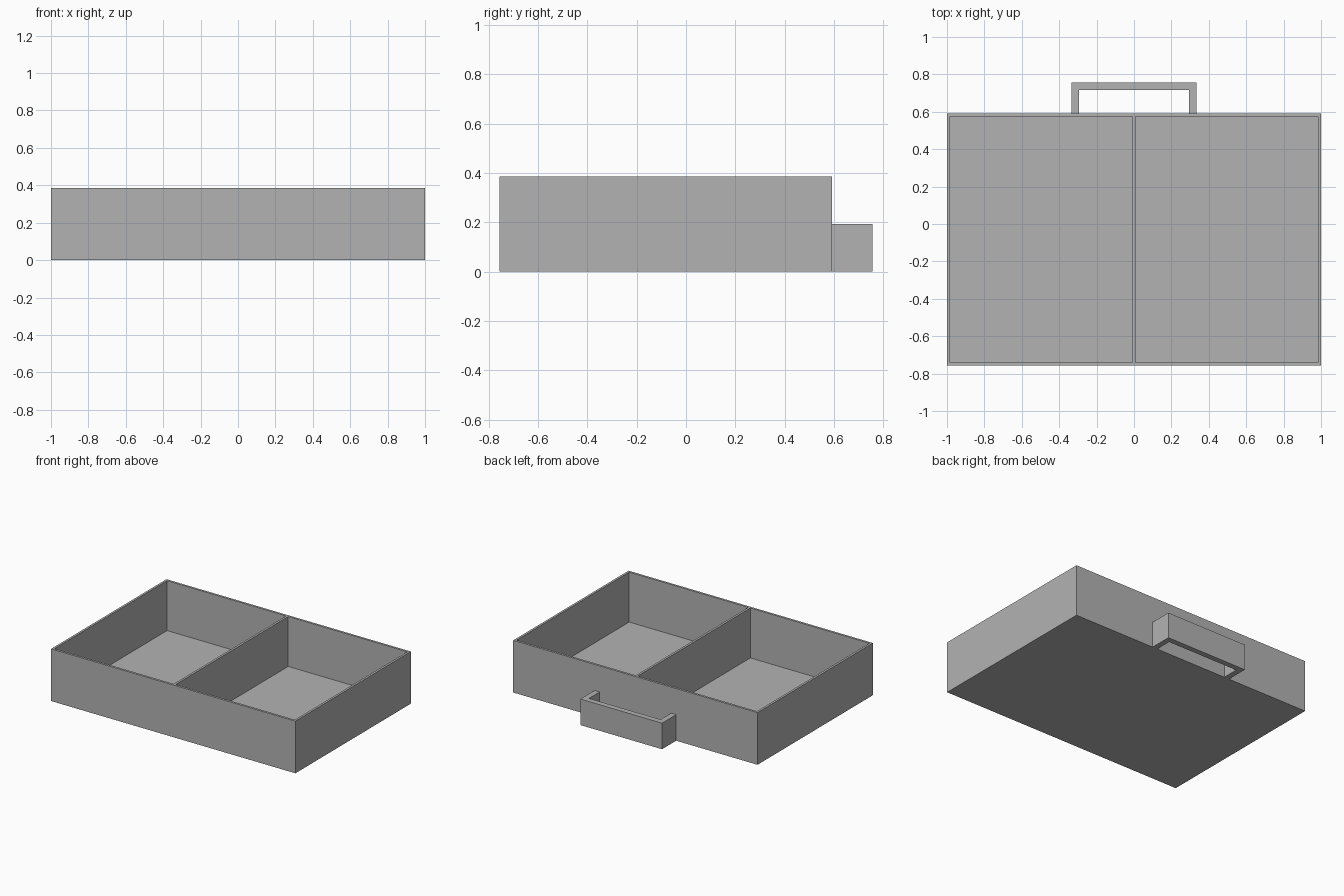
import bpy, bmesh
from mathutils import Vector

cube = bpy.data.objects.get("Cube")
if cube:
    bpy.data.objects.remove(cube, do_unlink=True)

HALF_W, FRONT, BACK, HEIGHT = 1.0, -0.757, 0.592, 0.386
WALL = 0.0165

grey = bpy.data.materials.new("plain_grey")
grey.use_nodes = True
colour = (0.45, 0.45, 0.45, 1)
grey.diffuse_color = colour
grey.node_tree.nodes["Principled BSDF"].inputs["Base Color"].default_value = colour


def finish(name, bm):
    bmesh.ops.recalc_face_normals(bm, faces=bm.faces)
    mesh = bpy.data.meshes.new(name)
    bm.to_mesh(mesh)
    bm.free()
    mesh.materials.append(grey)
    obj = bpy.data.objects.new(name, mesh)
    bpy.context.collection.objects.link(obj)
    return obj


def prism(bm, outline, height):
    """Extrude a flat outline straight up from the ground."""
    face = bm.faces.new([bm.verts.new((x, y, 0)) for x, y in outline])
    top = bmesh.ops.extrude_face_region(bm, geom=[face])["geom"]
    verts = [v for v in top if isinstance(v, bmesh.types.BMVert)]
    bmesh.ops.translate(bm, verts=verts, vec=(0, 0, height))
    bmesh.ops.recalc_face_normals(bm, faces=bm.faces)


# Open tray: a block cut along its wall lines, with two compartments sunk in
bm = bmesh.new()
prism(bm, [(-HALF_W, FRONT), (HALF_W, FRONT), (HALF_W, BACK), (-HALF_W, BACK)], HEIGHT)
cuts = [(Vector((x, 0, 0)), Vector((1, 0, 0)))
        for x in (-HALF_W + WALL, -WALL / 2, WALL / 2, HALF_W - WALL)]
cuts += [(Vector((0, y, 0)), Vector((0, 1, 0))) for y in (FRONT + WALL, BACK - WALL)]
for point, normal in cuts:
    geom = bm.verts[:] + bm.edges[:] + bm.faces[:]
    bmesh.ops.bisect_plane(bm, geom=geom, plane_co=point, plane_no=normal)
bm.normal_update()
wells = [f for f in bm.faces if f.normal.z > 0.9 and f.calc_area() > 0.5]
bmesh.ops.inset_individual(bm, faces=wells, thickness=0, depth=-(HEIGHT - WALL))
finish("divided_tray", bm)

# Square U-shaped handle on the back wall
bm = bmesh.new()
OUT, BAR, REACH = 0.334, 0.041, 0.757
half = [(OUT, BACK), (OUT, REACH)]
inner = [(OUT - BAR, REACH - BAR), (OUT - BAR, BACK)]
mirrored = [(-x, y) for x, y in reversed(half)]
mirrored_inner = [(-x, y) for x, y in reversed(inner)]
prism(bm, half + mirrored + mirrored_inner + inner, HEIGHT / 2)
finish("back_handle", bm)
